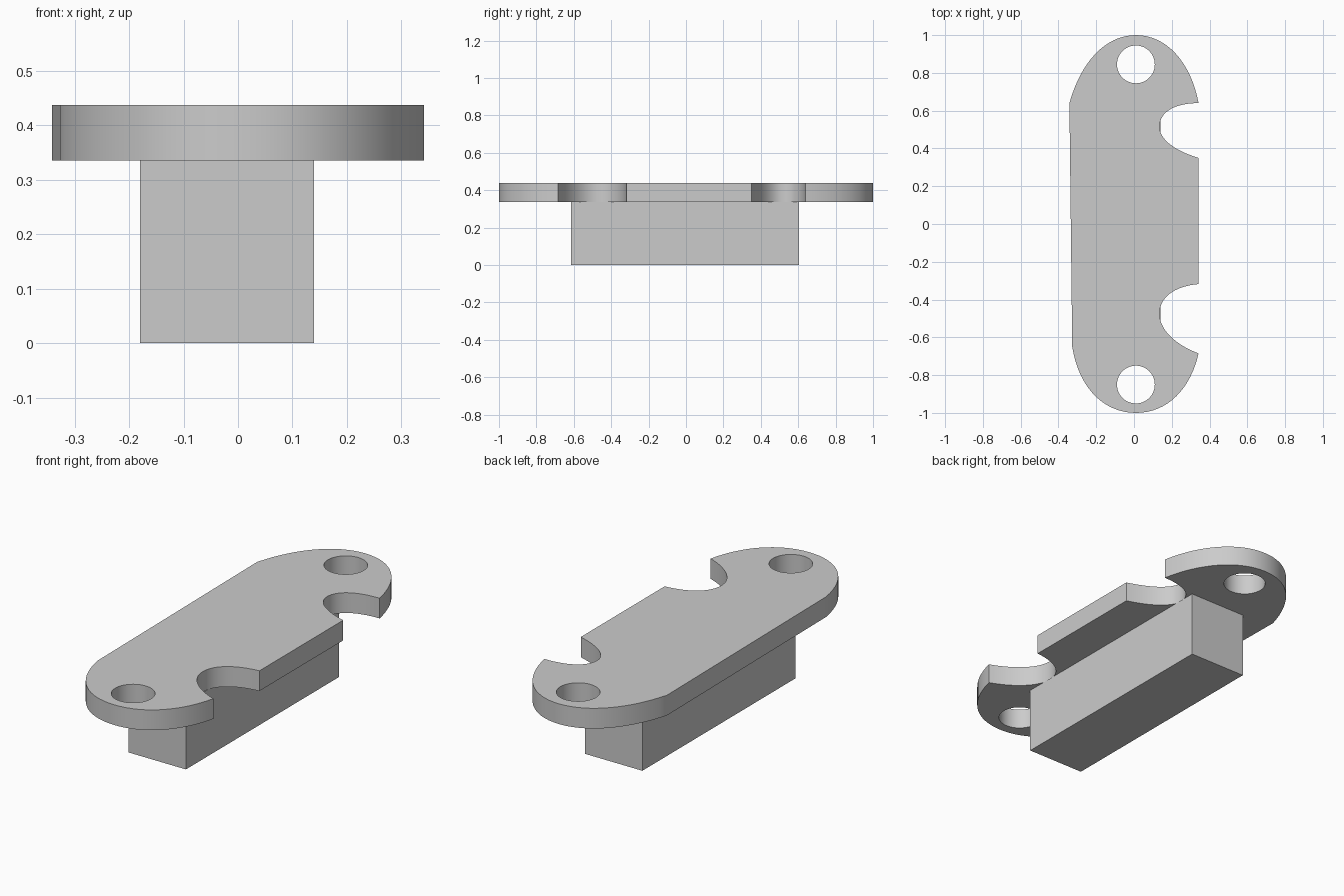
import bpy
from math import radians

cube = bpy.data.objects.get("Cube")
if cube:
    bpy.data.objects.remove(cube, do_unlink=True)

grey = bpy.data.materials.new("plain_grey")
grey.use_nodes = True
colour = (0.6, 0.6, 0.6, 1)
grey.diffuse_color = colour
grey.node_tree.nodes["Principled BSDF"].inputs["Base Color"].default_value = colour

BASE, TOP = 0.336, 0.438      # underside and top of the plate
EDGE = 0.342                  # half width of the plate


def add_spline(curve, knots):
    """Closed Bezier from (incoming handle, point, outgoing handle); None = straight."""
    spline = curve.splines.new("BEZIER")
    spline.bezier_points.add(len(knots) - 1)
    spline.use_cyclic_u = True
    for bp, (h_in, co, h_out) in zip(spline.bezier_points, knots):
        bp.handle_left_type = bp.handle_right_type = "FREE"
        bp.co = (*co, 0)
        bp.handle_left = (*(h_in or co), 0)
        bp.handle_right = (*(h_out or co), 0)


def add_hole(curve, x, y, r):
    k = r * 0.5523
    knots = []
    for dx, dy in ((1, 0), (0, 1), (-1, 0), (0, -1)):
        px, py = x + r * dx, y + r * dy
        knots.append(((px + k * dy, py - k * dx), (px, py), (px - k * dy, py + k * dx)))
    add_spline(curve, knots)


# Mounting plate: rounded ends, two side notches, two screw holes
curve = bpy.data.curves.new("mounting_plate", "CURVE")
curve.dimensions = "2D"
curve.fill_mode = "BOTH"
curve.resolution_u = 16
curve.extrude = (TOP - BASE) / 2
add_spline(curve, [
    ((0.21, 0.64), (EDGE, 0.64), (0.30, 0.86)),
    ((0.17, 1.0), (0.01, 1.0), (-0.15, 1.0)),
    ((-0.28, 0.86), (-EDGE, 0.64), None),
    (None, (-0.327, -0.65), (-0.29, -0.88)),
    ((-0.15, -1.0), (0.01, -1.0), (0.18, -1.0)),
    ((0.30, -0.87), (EDGE, -0.685), (0.22, -0.64)),
    ((0.135, -0.56), (0.135, -0.475), (0.135, -0.39)),
    ((0.21, -0.33), (EDGE, -0.318), None),
    (None, (EDGE, 0.35), (0.21, 0.39)),
    ((0.135, 0.45), (0.135, 0.515), (0.135, 0.59)),
])
for y in (0.845, -0.85):
    add_hole(curve, 0.01, y, 0.1)
plate = bpy.data.objects.new("mounting_plate", curve)
plate.location.z = (BASE + TOP) / 2
curve.materials.append(grey)
bpy.context.collection.objects.link(plate)
bpy.ops.object.select_all(action="DESELECT")
plate.select_set(True)
bpy.context.view_layer.objects.active = plate
bpy.ops.object.convert(target="MESH")
bpy.ops.object.shade_smooth_by_angle(angle=radians(30))

# Rectangular block under the plate
bpy.ops.mesh.primitive_cube_add(size=1, location=(-0.02, -0.005, BASE / 2))
block = bpy.context.object
block.name = "support_block"
block.scale = (0.32, 1.22, BASE)
bpy.ops.object.transform_apply(location=False, rotation=False, scale=True)
block.data.materials.append(grey)
